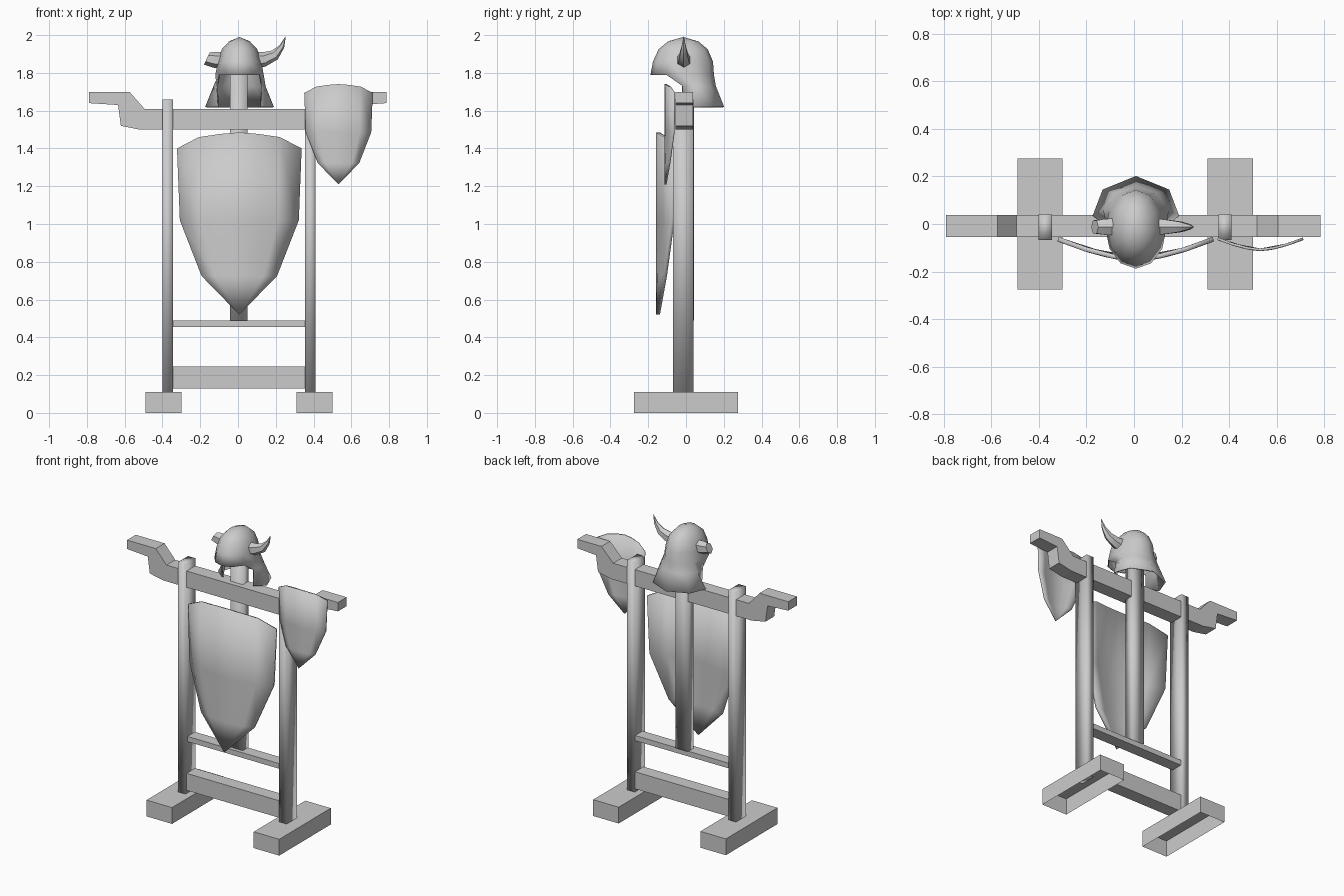
import bpy, math
from mathutils import Vector

cube = bpy.data.objects.get("Cube")
if cube:
    bpy.data.objects.remove(cube, do_unlink=True)

grey = bpy.data.materials.new("plain_grey")
grey.use_nodes = True
grey.diffuse_color = (0.6, 0.6, 0.6, 1)
grey.node_tree.nodes["Principled BSDF"].inputs["Base Color"].default_value = (0.6, 0.6, 0.6, 1)


def make(name, verts, faces, smooth=None, thick=0):
    mesh = bpy.data.meshes.new(name)
    mesh.from_pydata(verts, [], faces)
    mesh.validate()
    obj = bpy.data.objects.new(name, mesh)
    bpy.context.collection.objects.link(obj)
    mesh.materials.append(grey)
    bpy.ops.object.select_all(action='DESELECT')
    obj.select_set(True)
    bpy.context.view_layer.objects.active = obj
    if smooth:
        bpy.ops.object.shade_smooth_by_angle(angle=math.radians(smooth))
    if thick:
        mod = obj.modifiers.new("thickness", 'SOLIDIFY')
        mod.thickness = thick
        mod.offset = -1
    return obj


def prism(name, outline, y0, y1):
    """Extrude an x-z outline, listed anticlockwise from the front, along y."""
    n = len(outline)
    verts = [(x, y, z) for y in (y0, y1) for x, z in outline]
    faces = [tuple(range(n)), tuple(reversed(range(n, 2 * n)))]
    faces += [(i, i + n, (i + 1) % n + n, (i + 1) % n) for i in range(n)]
    return make(name, verts, faces)


def box(name, x0, x1, y0, y1, z0, z1):
    return prism(name, [(x0, z0), (x1, z0), (x1, z1), (x0, z1)], y0, y1)


def soften(obj):
    for p in obj.data.polygons:
        p.use_smooth = True


# Feet (open underneath) and posts
for side, x in (("right", -0.395), ("left", 0.405)):
    foot = box(side + "_foot", x - 0.095, x + 0.095, -0.275, 0.275, 0, 0.11)
    verts = [v.co[:] for v in foot.data.vertices]
    faces = [tuple(p.vertices) for p in foot.data.polygons if p.normal.z > -0.5]
    foot.data.clear_geometry()
    foot.data.from_pydata(verts, [], faces)
    px = x + 0.022 if x < 0 else x - 0.022
    soften(box(side + "_post", px - 0.028, px + 0.028, -0.068, 0.04, 0.11, 1.66))

# Centre pole and rails
soften(box("centre_pole", -0.043, 0.05, -0.02, 0.042, 0.49, 1.86))
box("lower_rail", -0.345, 0.355, -0.055, 0.035, 0.13, 0.245)
box("thin_rail", -0.345, 0.355, -0.045, 0.035, 0.455, 0.49)

# Stepped crossbeam
prism("crossbeam", [
    (-0.79, 1.64), (-0.635, 1.63), (-0.62, 1.52), (-0.52, 1.5), (0.53, 1.5),
    (0.63, 1.52), (0.645, 1.63), (0.785, 1.64), (0.785, 1.7), (0.605, 1.7),
    (0.517, 1.61), (-0.495, 1.61), (-0.575, 1.7), (-0.79, 1.7)], -0.055, 0.038)


def shield(name, cx, y_front, z_tip, s):
    """Curved kite shield made of three rows of columns and a tip."""
    cols = (-1, -0.65, -0.3, 0, 0.3, 0.65, 1)
    crown = (0.88, 0.94, 0.957, 0.965, 0.957, 0.94, 0.88)
    verts = []
    for half, height in ((0.33, None), (0.315, 0.5), (0.2, 0.205)):
        for t, top in zip(cols, crown):
            x = t * half
            y = y_front + 0.085 * s * abs(x / 0.33) ** 1.6
            verts.append((cx + s * x, y, z_tip + s * (height or top)))
    verts.append((cx, y_front, z_tip))
    n = len(cols)
    faces = [(r + i, r + n + i, r + n + i + 1, r + i + 1)
             for r in (0, n) for i in range(n - 1)]
    faces += [(2 * n + i, 3 * n, 2 * n + i + 1) for i in range(n - 1)]
    make(name, verts, faces, smooth=40, thick=0.02 * s)


shield("large_shield", 0.007, -0.158, 0.52, 1)
shield("small_shield", 0.532, -0.114, 1.21, 0.55)

# Helmet dome: rings of (height, half width, front y, back y)
CX, SEG = 0.008, 12
verts, faces = [(CX, -0.015, 1.99)], []
for z, half, front, back in ((1.967, 0.055, -0.095, 0.065), (1.925, 0.094, -0.145, 0.115),
                             (1.86, 0.115, -0.175, 0.143), (1.79, 0.128, -0.188, 0.148)):
    for i in range(SEG):
        a = math.tau * i / SEG
        c = math.cos(a)
        y = -0.02 + (c * (front + 0.02) if c > 0 else -c * (back + 0.02))
        verts.append((CX + half * math.sin(a), y, z))
for i in range(SEG):
    j = (i + 1) % SEG
    faces.append((0, i + 1, j + 1))
    for r in range(3):
        a, b = 1 + r * SEG, 1 + (r + 1) * SEG
        faces.append((a + i, b + i, b + j, a + j))

# Helmet neck guard: half rows mirrored around the back
start = len(verts)
for half_row in (((0.122, -0.018, 1.73), (0.138, 0.06, 1.73), (0.09, 0.13, 1.73), (0, 0.158, 1.73)),
                 ((0.117, -0.015, 1.62), (0.182, 0.035, 1.62), (0.14, 0.145, 1.62), (0, 0.202, 1.62))):
    row = list(half_row) + [(-x, y, z) for x, y, z in reversed(half_row[:-1])]
    verts += [(CX + x, y, z) for x, y, z in row]
rim = 1 + 3 * SEG
for i in range(6):
    faces.append((rim + 3 + i, start + i, start + i + 1, rim + 4 + i))
    faces.append((start + i, start + 7 + i, start + 8 + i, start + i + 1))
faces += [(rim + 2, start, rim + 3), (rim + 10, rim + 9, start + 6)]
# Faces wind with outward normals
faces = [tuple(f) for f in faces]
make("helmet", verts, faces, smooth=45, thick=0.008)


def horn(name, path):
    """Sweep a six-sided ring along (x, z, radius, tilt) stations."""
    verts, n = [], 6
    for x, z, r, tilt in path:
        for k in range(n):
            a = math.tau * k / n + math.pi / 2
            u = r * math.sin(a)
            verts.append(Vector((x - u * math.sin(tilt), -0.012 + r * 0.9 * math.cos(a),
                                 z + u * math.cos(tilt))))
    faces = [(r * n + k, r * n + (k + 1) % n, (r + 1) * n + (k + 1) % n, (r + 1) * n + k)
             for r in range(len(path) - 1) for k in range(n)]
    last = (len(path) - 1) * n
    faces.append(tuple(range(last, last + n)))
    if path[-1][0] > 0:
        faces = [tuple(reversed(f)) for f in faces]
    make(name, verts, faces, smooth=50)


horn("left_horn", [(0.09, 1.865, 0.046, 0), (0.14, 1.872, 0.038, 0.2), (0.195, 1.895, 0.028, 0.6),
                   (0.232, 1.94, 0.014, 1.1), (0.252, 1.993, 0.001, 1.3)])
horn("right_horn_stub", [(-0.08, 1.865, 0.046, 0), (-0.13, 1.87, 0.042, -0.1),
                         (-0.165, 1.876, 0.035, -0.45)])
